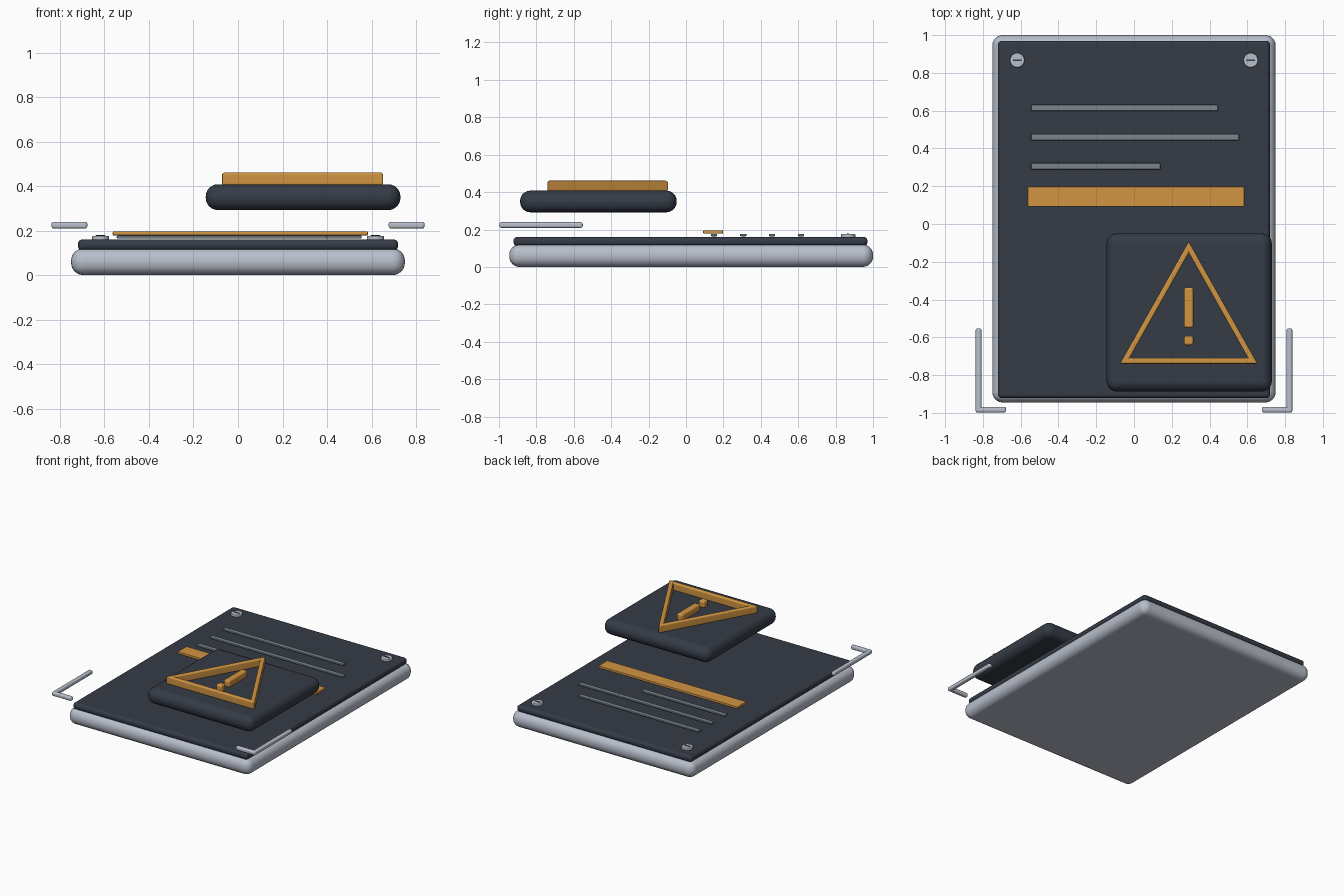
import bpy, bmesh, math
from mathutils import Vector

cube = bpy.data.objects.get("Cube")
if cube:
    bpy.data.objects.remove(cube, do_unlink=True)


def material(name, rgb):
    m = bpy.data.materials.new(name)
    m.use_nodes = True
    m.diffuse_color = (*rgb, 1)
    m.node_tree.nodes["Principled BSDF"].inputs["Base Color"].default_value = (*rgb, 1)
    return m


silver = material("silver", (0.48, 0.52, 0.60))
slate = material("dark slate", (0.035, 0.044, 0.062))
amber = material("amber", (0.64, 0.30, 0.055))
grey = material("line grey", (0.19, 0.235, 0.265))


def finish(name, bm, mat, bevel=0, segments=3):
    bmesh.ops.recalc_face_normals(bm, faces=bm.faces)
    mesh = bpy.data.meshes.new(name)
    bm.to_mesh(mesh)
    bm.free()
    mesh.materials.append(mat)
    ob = bpy.data.objects.new(name, mesh)
    bpy.context.collection.objects.link(ob)
    mesh.shade_smooth()
    if bevel:
        mod = ob.modifiers.new("round edges", 'BEVEL')
        mod.width, mod.segments = bevel, segments
        mod.limit_method = 'ANGLE'
    ob.modifiers.new("even shading", 'WEIGHTED_NORMAL')
    return ob


def box(name, x, y, z, mat, bevel, segments=3):
    """Rounded box between the given (low, high) pairs."""
    bm = bmesh.new()
    bmesh.ops.create_cube(bm, size=1)
    for v in bm.verts:
        v.co = Vector([(lo + hi) / 2 + c * (hi - lo)
                       for c, (lo, hi) in zip(v.co, (x, y, z))])
    return finish(name, bm, mat, bevel, segments)


# Base tray, face plate and floating badge
box("base_tray", (-0.75, 0.75), (-0.945, 1.0), (0, 0.12), silver, 0.055, 6)
box("face_plate", (-0.72, 0.72), (-0.922, 0.97), (0.112, 0.16), slate, 0.02, 4)
box("badge_block", (-0.145, 0.73), (-0.887, -0.05), (0.292, 0.408), slate, 0.055, 6)

# Printed lines and highlight strip
for i, (y, right) in enumerate(((0.615, 0.445), (0.46, 0.555), (0.306, 0.14), (0.15, 0.4))):
    box(f"print_line_{i + 1}", (-0.545, right), (y - 0.017, y + 0.017),
        (0.164, 0.177), grey, 0.004, 2)
box("highlight_strip", (-0.563, 0.584), (0.092, 0.198), (0.178, 0.196), amber, 0.004, 2)

# Warning triangle: mitred frame, outer and inner loops joined into a prism
centre = Vector((0.29, -0.523))
tips = [Vector(p) for p in ((-0.075, -0.74), (0.655, -0.74), (0.29, -0.092))]
bm = bmesh.new()
loops = {}
for scale in (1.0, 0.855):
    for z in (0.403, 0.461):
        loops[scale, z] = [bm.verts.new((*(centre + (t - centre) * scale), z)) for t in tips]
order = [loops[1.0, 0.403], loops[1.0, 0.461], loops[0.855, 0.461], loops[0.855, 0.403]]
for a, b in zip(order, order[1:] + order[:1]):
    for i in range(3):
        j = (i + 1) % 3
        bm.faces.new((a[i], a[j], b[j], b[i]))
frame = finish("warning_triangle", bm, amber)
rounding = frame.modifiers.new("round rims", 'BEVEL')
rounding.width, rounding.segments = 0.009, 3
rounding.limit_method = 'ANGLE'
rounding.angle_limit = math.radians(30)
frame.modifiers.move(1, 0)

# Exclamation mark
box("mark_bar", (0.265, 0.314), (-0.55, -0.335), (0.403, 0.455), amber, 0.012)
box("mark_dot", (0.265, 0.314), (-0.642, -0.592), (0.403, 0.455), amber, 0.012)

# Slotted screws and corner brackets, one of each per side
for side, tag in ((1, "left"), (-1, "right")):
    bm = bmesh.new()
    bmesh.ops.create_cone(bm, cap_ends=True, segments=24, radius1=0.039,
                          radius2=0.039, depth=0.02)
    screw = finish("screw_" + tag, bm, silver, 0.005, 2)
    screw.location = (side * 0.618, 0.867, 0.166)
    cx = side * 0.618
    box("screw_slot_" + tag, (cx - 0.022, cx + 0.022), (0.862, 0.872),
        (0.173, 0.179), slate, 0.001, 1)

    def span(a, b):
        return tuple(sorted((side * a, side * b)))

    box("bracket_arm_" + tag, span(0.808, 0.838), (-0.998, -0.552),
        (0.209, 0.239), silver, 0.01)
    box("bracket_foot_" + tag, span(0.677, 0.838), (-0.998, -0.968),
        (0.209, 0.239), silver, 0.01)
